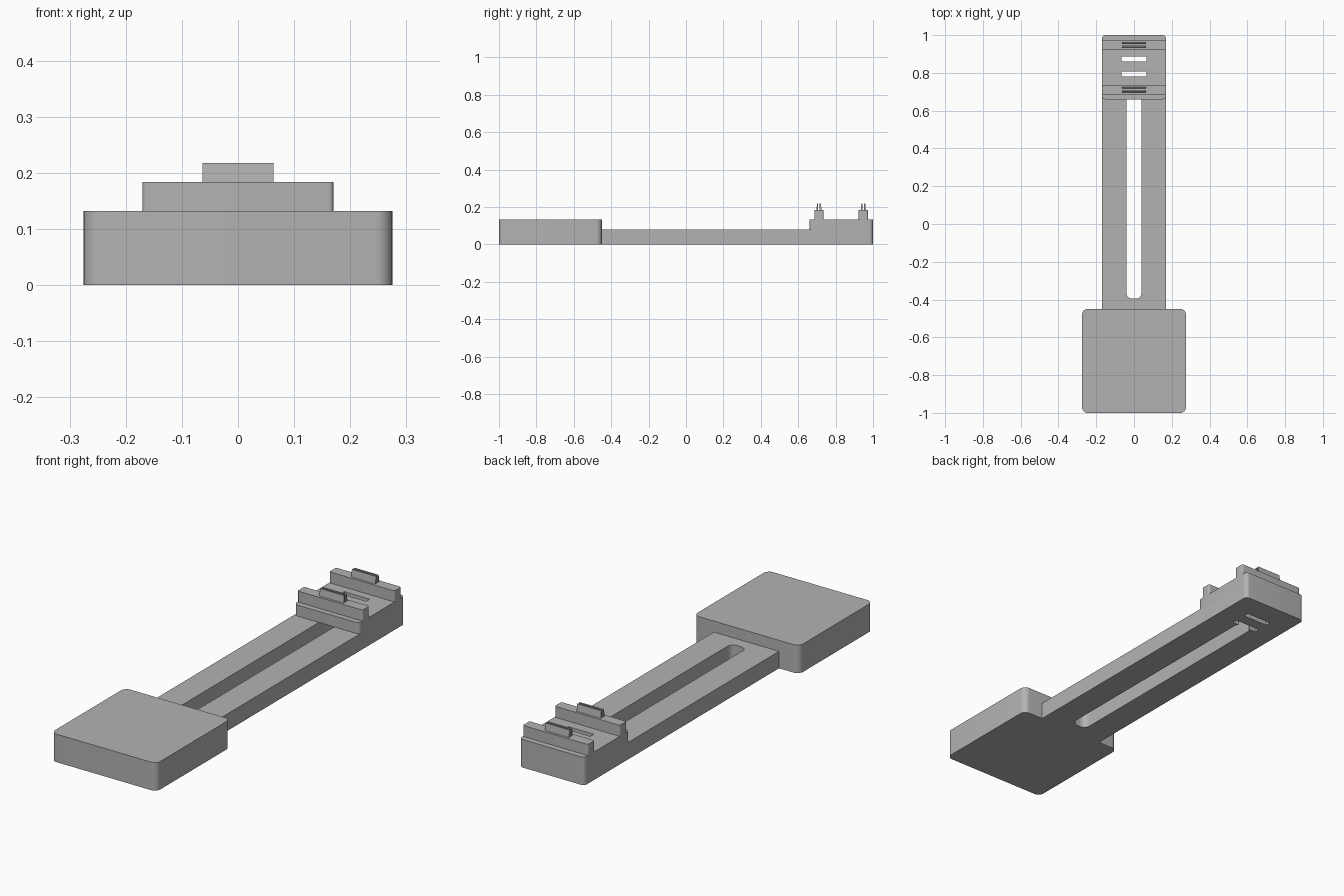
import bpy, bmesh, math

cube = bpy.data.objects.get("Cube")
if cube:
    bpy.data.objects.remove(cube, do_unlink=True)

grey = bpy.data.materials.new("plain_grey")
grey.use_nodes = True
colour = (0.45, 0.45, 0.45, 1)
grey.diffuse_color = colour
grey.node_tree.nodes["Principled BSDF"].inputs["Base Color"].default_value = colour


def prism(name, half_x, y0, y1, z0, z1, r_front=0.0, r_back=0.0):
    """Upright slab whose vertical corners are rounded at each end."""
    corners = [(half_x, y1, r_back, 0), (-half_x, y1, r_back, 1),
               (-half_x, y0, r_front, 2), (half_x, y0, r_front, 3)]
    outline = []
    for x, y, r, quarter in corners:
        cx = x - math.copysign(r, x)
        cy = y - r if y == y1 else y + r
        steps = 8 if r else 0
        for i in range(steps + 1):
            a = (quarter + i / max(steps, 1)) * math.pi / 2
            outline.append((cx + r * math.cos(a), cy + r * math.sin(a), z0))
    bm = bmesh.new()
    face = bm.faces.new([bm.verts.new(p) for p in outline])
    top = bmesh.ops.extrude_face_region(bm, geom=[face])["geom"]
    verts = [v for v in top if isinstance(v, bmesh.types.BMVert)]
    bmesh.ops.translate(bm, verts=verts, vec=(0, 0, z1 - z0))
    bmesh.ops.recalc_face_normals(bm, faces=bm.faces)
    mesh = bpy.data.meshes.new(name)
    bm.to_mesh(mesh)
    bm.free()
    mesh.materials.append(grey)
    obj = bpy.data.objects.new(name, mesh)
    bpy.context.collection.objects.link(obj)
    return obj


def cut(target, cutters):
    for cutter in cutters:
        mod = target.modifiers.new("slot", "BOOLEAN")
        mod.operation = "DIFFERENCE"
        mod.solver = "EXACT"
        mod.object = cutter
        bpy.context.view_layer.objects.active = target
        bpy.ops.object.modifier_apply(modifier=mod.name)


# Main bodies
base = prism("base_block", 0.275, -1.0, -0.45, 0, 0.132, 0.03, 0.03)
arm = prism("slotted_arm", 0.17, -0.45, 1.0, 0, 0.08, 0, 0.02)
head = prism("head_block", 0.17, 0.66, 1.0, 0.08, 0.132, 0.02, 0.02)

# Long slot in the arm and two narrow slots through the head
long_slot = prism("long_slot_cutter", 0.04, -0.395, 0.79, -0.1, 0.08001, 0.03, 0.03)
narrow = [prism("narrow_slot_cutter", 0.066, y, y + 0.026, -0.1, 0.3)
          for y in (0.781, 0.86)]
cut(arm, [long_slot] + narrow)
cut(head, narrow)
for cutter in [long_slot] + narrow:
    bpy.data.objects.remove(cutter, do_unlink=True)

# Cross rails, each carrying a pair of thin upright tabs
parts = [base, arm, head]
for place, y in (("front", 0.711), ("back", 0.948)):
    parts.append(prism(place + "_rail", 0.17, y - 0.025, y + 0.025,
                       0.132, 0.184, 0.008, 0.008))
    for side in (-1, 1):
        a, b = sorted((y + side * 0.004, y + side * 0.014))
        tab = prism(place + "_tab", 0.063, a, b, 0.184, 0.218)
        # Lean the outer face in towards the top
        for v in tab.data.vertices:
            if v.co.z > 0.2 and abs(v.co.y - y) > 0.01:
                v.co.y -= side * 0.004
        parts.append(tab)

# Smooth rounded corners, crisp edges
bpy.ops.object.select_all(action="DESELECT")
for obj in parts:
    obj.select_set(True)
bpy.context.view_layer.objects.active = base
bpy.ops.object.shade_smooth_by_angle(angle=math.radians(30))
